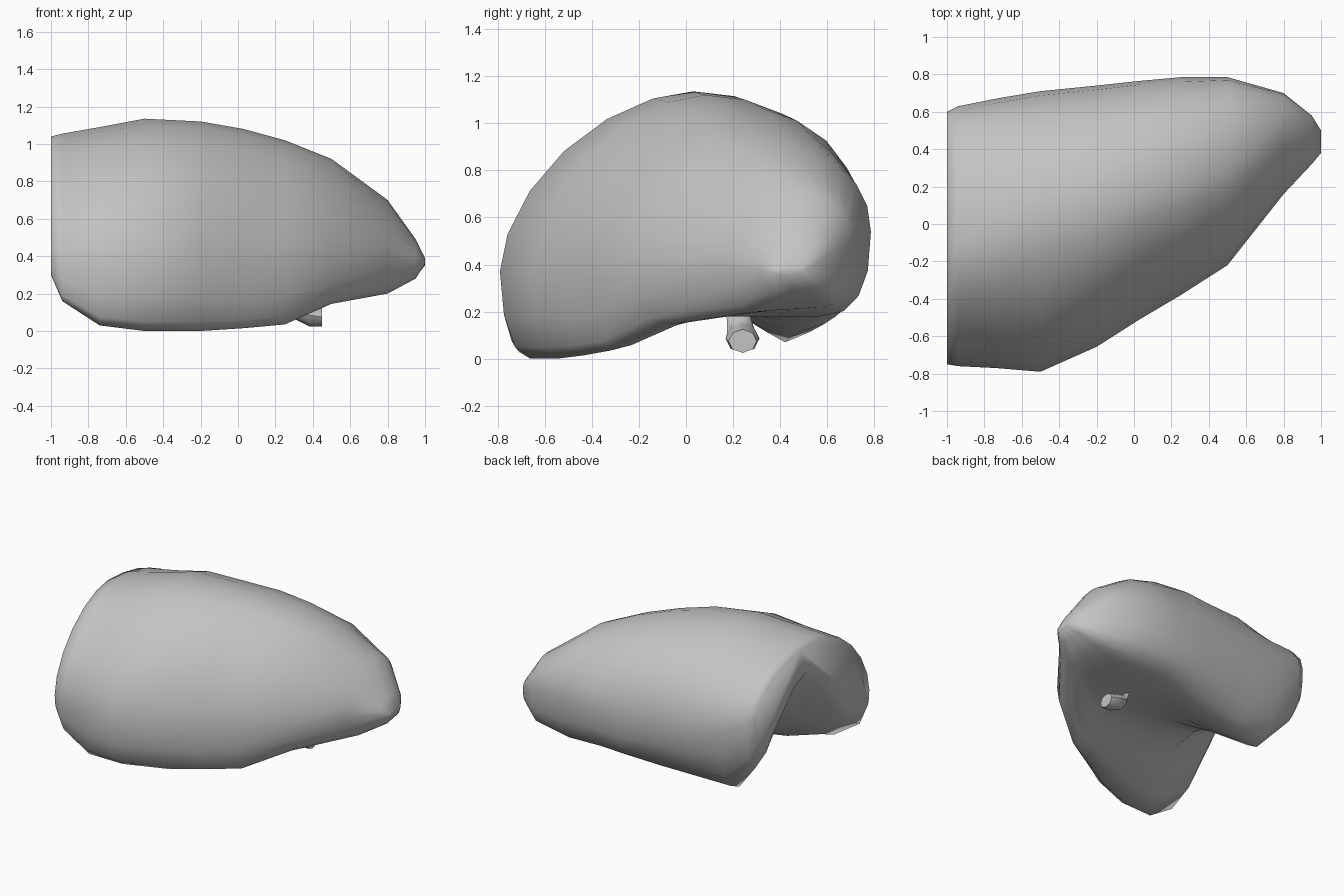
import bpy, bmesh, math
from mathutils import Vector

if "Cube" in bpy.data.objects:
    bpy.data.objects.remove(bpy.data.objects["Cube"])

mat = bpy.data.materials.new("grey")
mat.diffuse_color = (0.55, 0.55, 0.55, 1)
mat.use_nodes = True
mat.node_tree.nodes["Principled BSDF"].inputs["Base Color"].default_value = mat.diffuse_color

# Cross-section stations along x:
# x, front(y,z), crown(y,z), back(y,z), back underside(y,z), groove(y,z), front underside(y,z)
STATIONS = [
    (-1.00, -.75, .42, -.12, 1.04, .60, .70, .55, .45, 0.00, .84, -.72, .30),
    (-0.94, -.76, .38, -.10, 1.055, .63, .66, .52, .30, 0.00, .76, -.72, .16),
    (-0.74, -.77, .37, -.05, 1.09, .67, .58, .42, .07, 0.00, .50, -.71, .03),
    (-0.50, -.79, .37, 0.03, 1.135, .71, .53, .44, .09, 0.03, .27, -.66, .00),
    (-0.20, -.66, .36, 0.08, 1.12, .74, .52, .50, .12, 0.05, .20, -.55, .00),
    (0.03, -.51, .34, 0.15, 1.08, .765, .52, .53, .16, 0.04, .19, -.43, .015),
    (0.25, -.38, .34, 0.22, 1.02, .785, .54, .55, .18, 0.03, .19, -.32, .035),
    (0.50, -.22, .36, 0.30, 0.92, .785, .54, .57, .18, 0.15, .18, -.08, .145),
    (0.80, 0.16, .40, 0.50, 0.70, .70, .48, .59, .22, 0.44, .21, 0.29, .20),
    (0.95, 0.32, .38, 0.47, 0.49, .58, .42, .53, .30, 0.46, .29, 0.42, .28),
    (1.00, 0.38, .37, 0.43, 0.39, .50, .38, .46, .36, 0.43, .35, 0.41, .36),
]


def arc(start, end, n, flat_start, power=2.0):
    """Quarter superellipse; leaves the start level if flat_start, else upright."""
    pts = []
    for i in range(n):
        t = i / n * math.pi / 2
        s, c = math.sin(t) ** (2 / power), math.cos(t) ** (2 / power)
        a, b = (s, 1 - c) if flat_start else (1 - c, s)
        pts.append((start[0] + (end[0] - start[0]) * a, start[1] + (end[1] - start[1]) * b))
    return pts


def ease(start, end, n):
    """S-curve between two level points."""
    return [(start[0] + (end[0] - start[0]) * i / n,
             start[1] + (end[1] - start[1]) * (0.5 - 0.5 * math.cos(math.pi * i / n)))
            for i in range(n)]


def section(s):
    front, crown, back, back_low, groove, front_low = [(s[i], s[i + 1]) for i in range(1, 13, 2)]
    full = s[0] > -0.1    # the back wall is fuller on the right
    return (arc(front, crown, 6, False, 1.72) + arc(crown, back, 6, True, 2.15 if full else 2)
            + arc(back, back_low, 4, False, 2.5 if full else 2) + ease(back_low, groove, 4)
            + ease(groove, front_low, 4) + arc(front_low, front, 3, True))


def loft(name, rings, angle):
    """Skin closed rings of points and cap both ends."""
    bm = bmesh.new()
    loops = [[bm.verts.new(p) for p in ring] for ring in rings]
    n = len(loops[0])
    for a, b in zip(loops, loops[1:]):
        for i in range(n):
            j = (i + 1) % n
            bm.faces.new((a[i], a[j], b[j], b[i]))
    bm.faces.new(loops[0])
    bm.faces.new(loops[-1])
    bmesh.ops.recalc_face_normals(bm, faces=bm.faces)
    mesh = bpy.data.meshes.new(name)
    bm.to_mesh(mesh)
    bm.free()
    mesh.materials.append(mat)
    obj = bpy.data.objects.new(name, mesh)
    bpy.context.collection.objects.link(obj)
    bpy.ops.object.select_all(action='DESELECT')
    obj.select_set(True)
    bpy.context.view_layer.objects.active = obj
    bpy.ops.object.shade_smooth_by_angle(angle=math.radians(angle))
    return obj


def dent(obj, centre, radius, push):
    """Push nearby vertices softly along a vector."""
    for v in obj.data.vertices:
        w = max(0, 1 - (v.co - Vector(centre)).length / radius)
        v.co += Vector(push) * w


# Main lobed body, hollowed under its left end
body = loft("body", [[(s[0], y, z) for y, z in section(s)] for s in STATIONS], 110)
# Shallow notches in the back, the front wall and the upper left
dent(body, (0.20, 0.70, 0.80), 0.2, (0, -0.03, -0.03))
dent(body, (-0.20, -0.62, 0.55), 0.22, (0, 0.03, 0))
dent(body, (-0.76, -0.50, 0.80), 0.25, (0, 0.03, -0.03))

# Small pouch hanging under the body
path = [((.26, .22, .20), .04), ((.31, .235, .11), .05), ((.38, .24, .085), .06), ((.45, .24, .075), .05)]
rings = []
for (x, y, z), r in path:
    rings.append([(x, y + 1.2 * r * math.cos(k * math.pi / 4), z + r * math.sin(k * math.pi / 4))
                  for k in range(8)])
loft("pouch", rings, 50)
